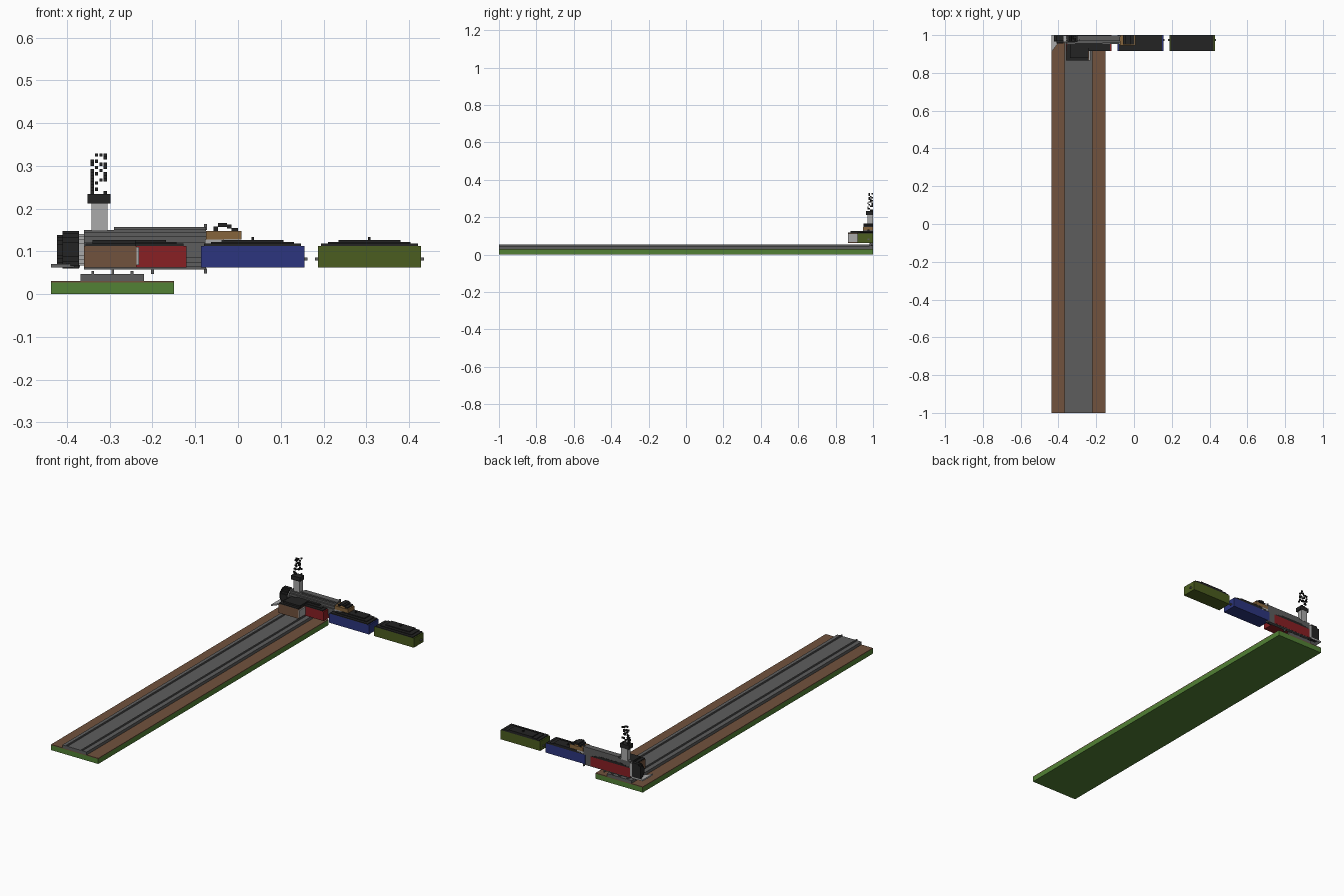
import bpy, bmesh, random

if "Cube" in bpy.data.objects:
    bpy.data.objects.remove(bpy.data.objects["Cube"])

random.seed(4)


def colour(name, r, g, b):
    m = bpy.data.materials.new(name)
    m.diffuse_color = (r, g, b, 1)
    m.use_nodes = True
    m.node_tree.nodes["Principled BSDF"].inputs["Base Color"].default_value = m.diffuse_color
    return m


GRASS = colour("grass_green", 0.085, 0.22, 0.035)
BROWN = colour("earth_brown", 0.165, 0.085, 0.047)
GREY = colour("iron_grey", 0.11, 0.11, 0.11)
BLACK = colour("soot_black", 0.017, 0.017, 0.017)
LIGHT = colour("light_grey", 0.40, 0.40, 0.40)
RED = colour("carriage_red", 0.25, 0.014, 0.017)
BLUE = colour("carriage_blue", 0.025, 0.036, 0.21)
OLIVE = colour("carriage_olive", 0.07, 0.11, 0.014)
TAN = colour("cab_tan", 0.24, 0.13, 0.045)


def finish(name, bm, mat):
    bmesh.ops.recalc_face_normals(bm, faces=bm.faces)
    me = bpy.data.meshes.new(name)
    bm.to_mesh(me)
    bm.free()
    me.materials.append(mat)
    ob = bpy.data.objects.new(name, me)
    bpy.context.collection.objects.link(ob)
    return ob


def boxes(name, mat, *bounds):
    """One object made of boxes given as (x0, x1, y0, y1, z0, z1)."""
    bm = bmesh.new()
    for x0, x1, y0, y1, z0, z1 in bounds:
        vs = bmesh.ops.create_cube(bm, size=1)["verts"]
        for v in vs:
            v.co.x = x0 if v.co.x < 0 else x1
            v.co.y = y0 if v.co.y < 0 else y1
            v.co.z = z0 if v.co.z < 0 else z1
    return finish(name, bm, mat)


def prism(name, mat, points, offset):
    """Extrude a flat outline along an offset."""
    bm = bmesh.new()
    face = bm.faces.new([bm.verts.new(p) for p in points])
    geo = bmesh.ops.extrude_face_region(bm, geom=[face])["geom"]
    bmesh.ops.translate(bm, vec=offset, verts=[g for g in geo if isinstance(g, bmesh.types.BMVert)])
    return finish(name, bm, mat)


def half_drum(name, mat, x0, x1, r, cz=0.104, back=0.999):
    """Half of a blocky cylinder along x, cut flat at the back."""
    quarter = [(0, 1), (0.4, 1), (0.4, 0.87), (0.66, 0.87), (0.66, 0.66),
               (0.87, 0.66), (0.87, 0.4), (1, 0.4)]
    half = quarter + [(a, -b) for a, b in reversed(quarter)]
    prism(name, mat, [(x0, back - a * r, cz + b * r) for a, b in half], (x1 - x0, 0, 0))


# Track bed
boxes("grass_base", GRASS, (-0.437, -0.15, -1, 1, 0, 0.027))
boxes("earth_layer", BROWN, (-0.437, -0.15, -1, 1, 0.027, 0.031))
boxes("gravel_bed", GREY, (-0.368, -0.22, -1, 1, 0.031, 0.047))
boxes("rails", GREY, *[(x - 0.003, x + 0.003, -1, 1, 0.047, 0.054) for x in (-0.34, -0.248)])


# Carriages: body, stepped roof with vent, couplers
def carriage(name, mat, x0, x1, y0=0.916, y1=1.0, couplers=True):
    w, c = x1 - x0, (x0 + x1) / 2
    boxes(name + "_body", mat, (x0, x1, y0, y1, 0.062, 0.113))
    boxes(name + "_roof", BLACK,
          (x0 + 0.03 * w, x1 - 0.03 * w, y0, y1, 0.113, 0.118),
          (x0 + 0.1 * w, x1 - 0.1 * w, y0 + 0.015, y1, 0.118, 0.122),
          (x0 + 0.2 * w, x1 - 0.2 * w, y0 + 0.03, y1, 0.122, 0.127),
          (c - 0.003, c + 0.003, 0.97, 0.98, 0.127, 0.134))
    if couplers:
        boxes(name + "_couplers", GREY,
              (x0 - 0.007, x0, 0.97, 0.98, 0.079, 0.086),
              (x1, x1 + 0.007, 0.97, 0.98, 0.079, 0.086))


carriage("red_carriage", RED, -0.36, -0.12, couplers=False)
carriage("blue_carriage", BLUE, -0.087, 0.155)
carriage("olive_carriage", OLIVE, 0.187, 0.428)

# Short brown wagon standing in front of the red carriage
boxes("brown_wagon_body", BROWN, (-0.36, -0.238, 0.866, 0.95, 0.062, 0.113))
boxes("brown_wagon_end", LIGHT, (-0.238, -0.231, 0.866, 0.918, 0.068, 0.11))
boxes("brown_wagon_roof", BLACK, (-0.357, -0.24, 0.866, 0.95, 0.113, 0.118),
      (-0.34, -0.24, 0.88, 0.95, 0.118, 0.127))

# Engine boiler and smokebox
half_drum("boiler", GREY, -0.36, -0.075, 0.046)
half_drum("smokebox", BLACK, -0.411, -0.372, 0.044)
half_drum("smokebox_nose", BLACK, -0.423, -0.411, 0.034)
half_drum("boiler_front_ring", LIGHT, -0.372, -0.36, 0.037)
boxes("boiler_top_strip", GREY, (-0.29, -0.075, 0.968, 0.999, 0.15, 0.157),
      (-0.079, -0.072, 0.99, 0.999, 0.15, 0.164))
boxes("boiler_feet", GREY, (-0.079, -0.072, 0.99, 0.999, 0.048, 0.06),
      *[(x - 0.003, x + 0.003, 0.98, 0.999, 0.047, 0.062) for x in (-0.293, -0.2)])

# Wedge plough at the nose
prism("nose_plough", LIGHT, [(-0.437, 1, 0.062), (-0.437, 0.91, 0.062), (-0.37, 1, 0.062)],
      (0, 0, 0.008))

# Chimney
boxes("chimney", LIGHT, (-0.343, -0.305, 0.97, 1, 0.148, 0.212))
boxes("chimney_cap", BLACK, (-0.352, -0.298, 0.963, 1, 0.212, 0.234))

# Driver's cab with arched roof
boxes("cab_sill", LIGHT, (-0.077, -0.033, 0.946, 1, 0.114, 0.128))
boxes("cab_wall", TAN, (-0.075, 0.008, 0.946, 1, 0.128, 0.148))
boxes("cab_roof", BLACK, (-0.057, -0.047, 0.95, 1, 0.148, 0.158),
      (-0.047, -0.026, 0.95, 1, 0.157, 0.166),
      (-0.026, -0.015, 0.95, 1, 0.154, 0.163),
      (-0.015, 0.0, 0.95, 1, 0.148, 0.155))

# Smoke: little blocks (column, row) rising from the chimney
puffs = [(0, 0), (0, 1), (3, 0), (1, 1), (0, 2), (0, 3), (1, 3), (2, 4), (3, 4), (3, 5),
         (0, 4), (0, 5), (0, 6), (1, 6), (3, 6), (2, 7), (0, 7), (3, 8), (1, 8),
         (0, 9), (2, 9), (3, 9), (0, 10), (1, 10), (3, 11), (2, 12), (1, 12), (3, 12)]
S = 0.0077
blocks = []
for i, k in puffs:
    x, z = -0.345 + i * 0.0103, 0.234 + k * 0.0073
    y = 1 - S * random.randint(1, 4)
    blocks.append((x, x + S, y, y + S, z, z + S))
boxes("smoke", BLACK, *blocks)
